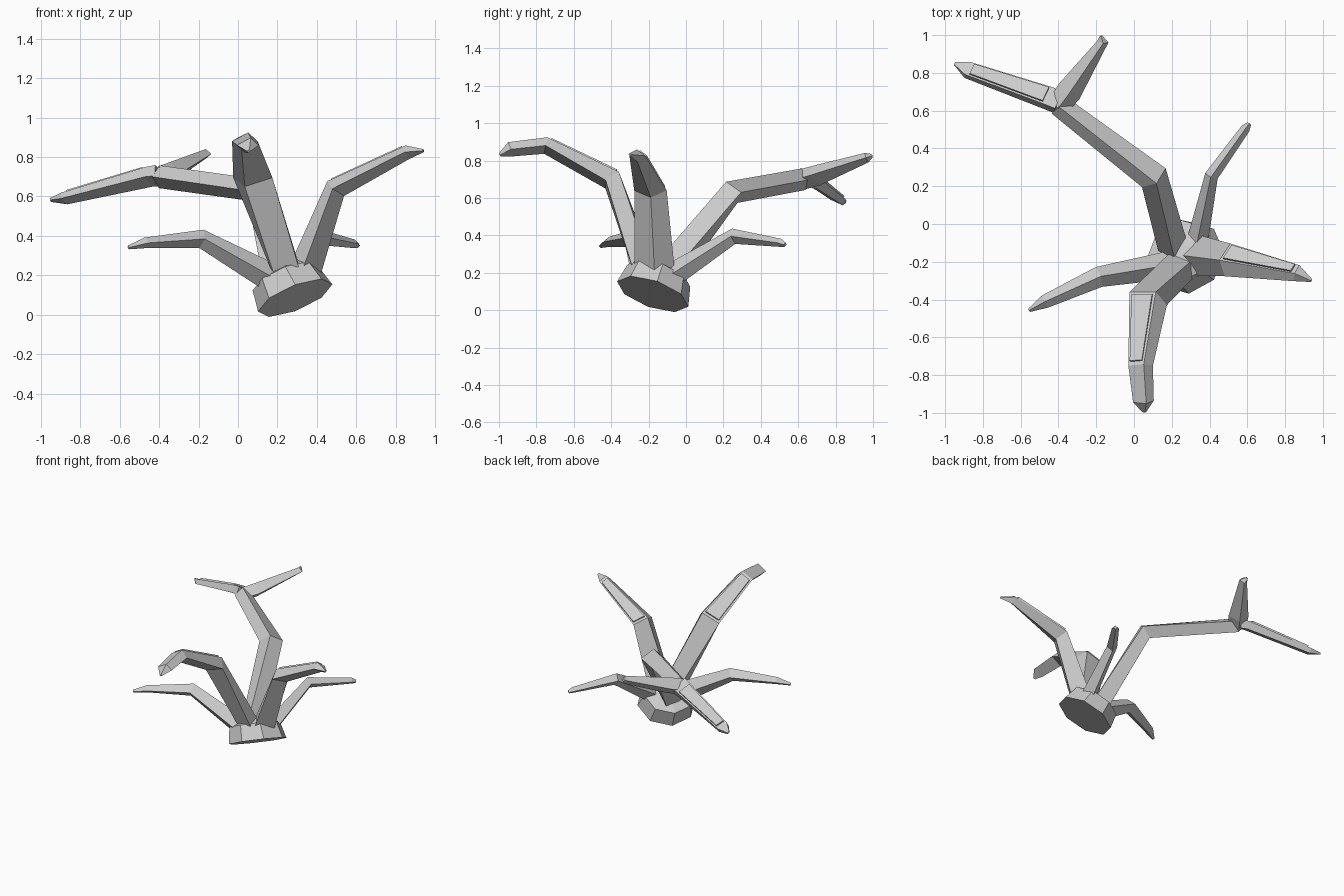
import bpy, bmesh, math
from mathutils import Vector

if "Cube" in bpy.data.objects:
    bpy.data.objects.remove(bpy.data.objects["Cube"])

UP = Vector((0, 0, 1))


def finish(name, bm):
    bmesh.ops.recalc_face_normals(bm, faces=bm.faces)
    me = bpy.data.meshes.new(name)
    bm.to_mesh(me)
    bm.free()
    ob = bpy.data.objects.new(name, me)
    bpy.context.collection.objects.link(ob)
    return ob


def loft(name, rings):
    """Skin a list of equal-sized point rings and cap both ends."""
    bm = bmesh.new()
    vs = [[bm.verts.new(p) for p in r] for r in rings]
    n = len(vs[0])
    for r0, r1 in zip(vs, vs[1:]):
        for i in range(n):
            j = (i + 1) % n
            bm.faces.new((r0[i], r0[j], r1[j], r1[i]))
    bm.faces.new(vs[0])
    bm.faces.new(vs[-1])
    return finish(name, bm)


def diamond_rings(stations, skew):
    """Diamond sections (x, y, z, half width, half height) along a path."""
    pts = [Vector(s[:3]) for s in stations]
    rings = []
    for i, s in enumerate(stations):
        t = Vector()
        if i:
            t += (pts[i] - pts[i - 1]).normalized()
        if i < len(pts) - 1:
            t += (pts[i + 1] - pts[i]).normalized()
        t.normalize()
        side = t.cross(UP).normalized()
        up = side.cross(t)
        a, b = s[3], s[4]
        k = side * a * skew
        p = pts[i]
        rings.append([p + side * a, p + up * b + k, p - side * a, p - up * b - k])
    return rings


def branch(name, stations, skew=0.0, panel=None):
    rings = diamond_rings(stations, skew)
    loft(name, rings)
    if panel:
        # raised strip on one upper face of one segment
        seg, f = panel
        a, b = rings[seg][f], rings[seg][f + 1]
        c, d = rings[seg + 1][f], rings[seg + 1][f + 1]

        def at(u, v):
            return a.lerp(b, u).lerp(c.lerp(d, u), v)
        quad = [at(.1, .04), at(.9, .04), at(.88, .95), at(.12, .95)]
        n = (quad[1] - quad[0]).cross(quad[3] - quad[0]).normalized()
        if n.z < 0:
            n = -n
        loft(name + "_panel", [[q - n * .01 for q in quad],
                               [q + n * .012 for q in quad]])


# tilted octagonal stump
axis = Vector((-.37, .32, .9)).normalized()
ex = Vector((1, 0, 0)).cross(axis).normalized()
ey = axis.cross(ex)
stump = []
for c, r in (((.29, -.178, .086), .202), ((.24, -.145, .185), .178), ((.265, -.17, .25), .06)):
    stump.append([Vector(c) + r * (math.cos(k) * ex + math.sin(k) * ey)
                  for k in (math.tau * i / 8 for i in range(8))])
loft("stump", stump)

# long rear branch and its fork
branch("rear_branch", [(.205, -.12, .17, .08, .085), (.105, .245, .63, .08, .065),
                       (-.40, .63, .70, .058, .058)], -.1)
branch("rear_fork_left", [(-.40, .645, .705, .062, .055), (-.45, .665, .70, .062, .05),
                          (-.88, .815, .59, .045, .03), (-.95, .85, .582, .008, .01)],
       -.6, (1, 0))
branch("rear_fork_right", [(-.40, .625, .70, .06, .055), (-.345, .70, .72, .068, .055),
                           (-.165, .965, .815, .03, .027), (-.175, .995, .825, .008, .01)], .1)

# front branch
branch("front_branch", [(.265, -.205, .17, .09, .07), (.075, -.395, .695, .105, .065),
                        (.035, -.75, .88, .065, .045), (.05, -.94, .86, .055, .04),
                        (.055, -.995, .83, .01, .01)], -.25, (1, 0))

# right branch
branch("right_branch", [(.32, -.165, .17, .11, .085), (.495, -.19, .64, .088, .056),
                        (.86, -.26, .825, .045, .035), (.94, -.30, .832, .008, .008)],
       .1, (1, 1))

# low left branch
branch("left_branch", [(.20, -.215, .17, .075, .075), (-.185, -.28, .385, .055, .048),
                       (-.47, -.41, .365, .036, .027), (-.555, -.457, .342, .01, .01)])

# small back branch
branch("back_branch", [(.34, -.07, .19, .055, .065), (.41, .255, .395, .036, .042),
                       (.59, .505, .36, .025, .022), (.61, .53, .35, .012, .012)])
